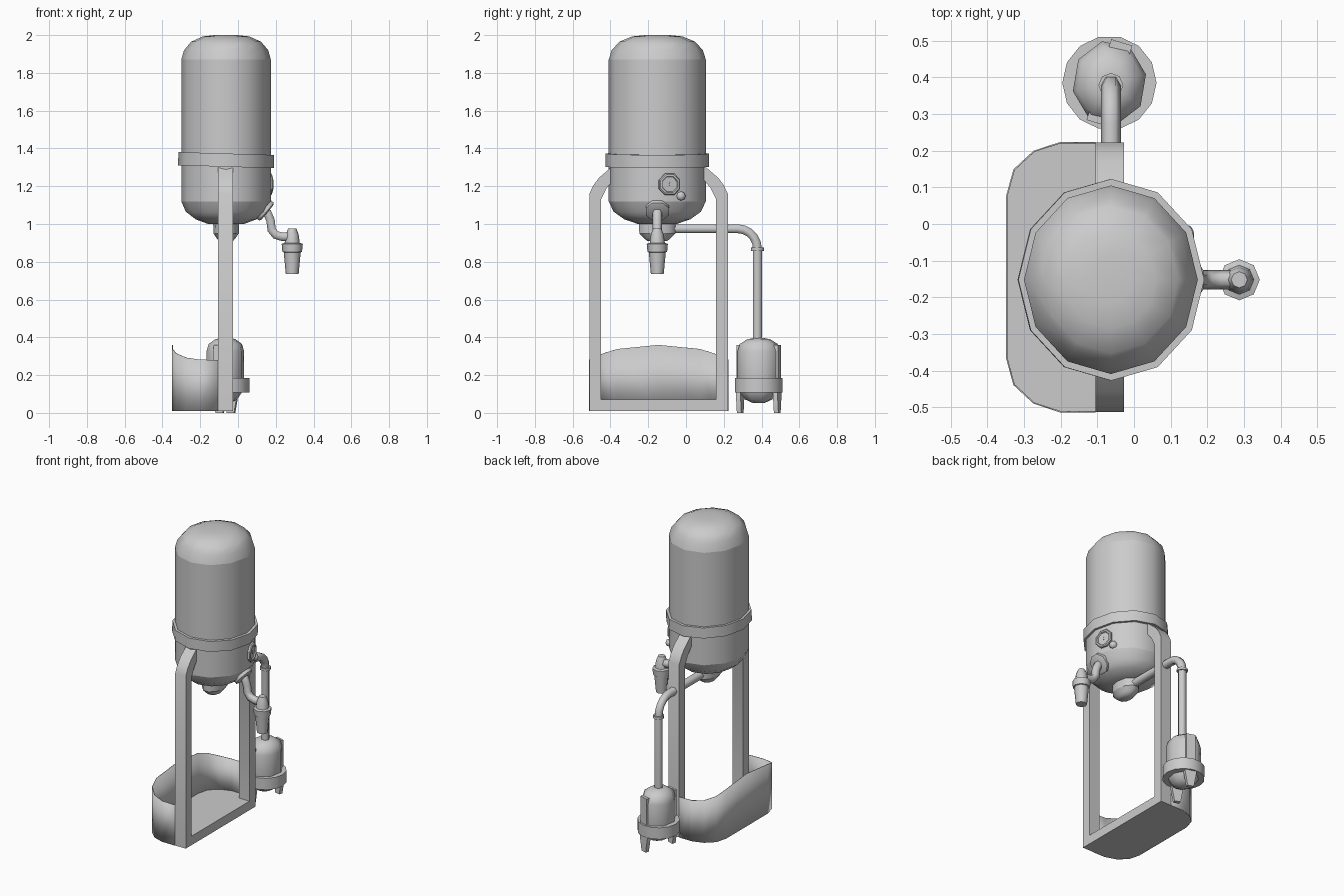
import bpy
import bmesh
from math import pi, cos, sin, radians
from mathutils import Vector

cube = bpy.data.objects.get("Cube")
if cube:
    bpy.data.objects.remove(cube, do_unlink=True)

grey = bpy.data.materials.new("plain grey")
grey.use_nodes = True
grey.diffuse_color = (0.6, 0.6, 0.6, 1)
grey.node_tree.nodes["Principled BSDF"].inputs["Base Color"].default_value = (0.6, 0.6, 0.6, 1)


def finish(name, bm, angle=40):
    """Turn a bmesh into a shaded object."""
    bmesh.ops.recalc_face_normals(bm, faces=bm.faces)
    mesh = bpy.data.meshes.new(name)
    bm.to_mesh(mesh)
    bm.free()
    mesh.materials.append(grey)
    ob = bpy.data.objects.new(name, mesh)
    bpy.context.collection.objects.link(ob)
    bpy.ops.object.select_all(action="DESELECT")
    ob.select_set(True)
    bpy.context.view_layer.objects.active = ob
    bpy.ops.object.shade_smooth_by_angle(angle=radians(angle))
    return ob


def lathe(name, profile, sides, loc, scale=(1, 1, 1), axis=None, angle=40, turn=0):
    """Revolve (radius, height) points, capping both ends."""
    bm = bmesh.new()
    rings = []
    for r, h in profile:
        rings.append([bm.verts.new((r * cos(a), r * sin(a), h))
                      for a in (turn + 2 * pi * i / sides for i in range(sides))])
    for low, high in zip(rings, rings[1:]):
        for i in range(sides):
            j = (i + 1) % sides
            bm.faces.new((low[i], low[j], high[j], high[i]))
    bm.faces.new(rings[0])
    bm.faces.new(rings[-1])
    ob = finish(name, bm, angle)
    ob.location = loc
    ob.scale = scale
    if axis:
        ob.rotation_euler = Vector(axis).to_track_quat("Z", "Y").to_euler()
    return ob


def prism(name, outline, offset, angle=30):
    """Extrude a flat outline along an offset vector."""
    bm = bmesh.new()
    face = bm.faces.new([bm.verts.new(p) for p in outline])
    new = bmesh.ops.extrude_face_region(bm, geom=[face])["geom"]
    bmesh.ops.translate(bm, vec=offset, verts=[v for v in new if isinstance(v, bmesh.types.BMVert)])
    return finish(name, bm, angle)


def pipe(name, points, radius):
    curve = bpy.data.curves.new(name, "CURVE")
    curve.dimensions = "3D"
    curve.bevel_depth = radius
    curve.bevel_resolution = 1
    curve.use_fill_caps = True
    curve.materials.append(grey)
    spline = curve.splines.new("POLY")
    spline.points.add(len(points) - 1)
    for p, co in zip(spline.points, points):
        p.co = (*co, 1)
    ob = bpy.data.objects.new(name, curve)
    bpy.context.collection.objects.link(ob)


CX, CY = -0.063, -0.152
oval = (0.237, 0.257, 1)

# Tank with domed ends, its band and the drain boss underneath
lathe("tank", [(0.4, 1.0), (0.68, 1.025), (0.9, 1.065), (1, 1.12), (1, 1.87), (0.94, 1.92),
               (0.78, 1.965), (0.52, 1.993), (0.25, 2.0)], 12, (CX, CY, 0), oval)
band = lathe("tank_band", [(1.07, -0.035), (1.07, 0.035)], 12, (CX, CY, 1.338), oval)
band.rotation_euler.y = 0.03
lathe("drain_boss", [(0.55, 0.91), (0.75, 0.925), (1, 0.95), (1.03, 1.03)], 10, (CX, CY, 0),
      (0.067, 0.1, 1))

# Stand: one U-shaped frame with bent-in tops
FY = -0.145
half = [(0.367, 0.01), (0.367, 1.16), (0.345, 1.205), (0.315, 1.245), (0.245, 1.305),
        (0.225, 1.25), (0.275, 1.19), (0.305, 1.13), (0.305, 0.07)]
outline = [(-0.105, FY + y, z) for y, z in half]
outline += [(-0.105, FY - y, z) for y, z in reversed(half)]
prism("stand_frame", outline, (0.078, 0, 0))

# Rear tray: floor slab and a curved wall that rises to the back
corner = [(-0.105, 0.367, 0.28), (-0.2, 0.367, 0.282), (-0.273, 0.343, 0.292),
          (-0.327, 0.293, 0.315), (-0.347, 0.22, 0.338)]
rim = [(x, FY + y, z) for x, y, z in corner] + [(-0.347, FY, 0.36)]
rim += [(x, FY - y, z) for x, y, z in reversed(corner)]
prism("tray_floor", [(x, y, 0.01) for x, y, z in rim], (0, 0, 0.06))
bm = bmesh.new()
low = [bm.verts.new((x, y, 0.01)) for x, y, z in rim]
high = [bm.verts.new(p) for p in rim]
for i in range(len(rim) - 1):
    bm.faces.new((low[i], low[i + 1], high[i + 1], high[i]))
wall = finish("tray_wall", bm, 45)
thin = wall.modifiers.new("thickness", "SOLIDIFY")
thin.thickness = 0.004
thin.offset = 0

# Transfer pipe from the boss to the small vessel, with its collar
PY = 0.378
bend = [(CX, PY - 0.105 + 0.105 * sin(a), 0.87 + 0.105 * cos(a))
        for a in (pi / 2 * i / 5 for i in range(6))]
pipe("transfer_pipe", [(CX, CY + 0.05, 0.975)] + bend + [(CX, PY, 0.37)], 0.027)
lathe("pipe_collar", [(0.034, 0.858), (0.034, 0.875)], 8, (CX, PY, 0), angle=50)

# Small vessel, its band and two flat legs running up the sides
VX, VY = -0.067, 0.385
lathe("vessel", [(0.03, 0.052), (0.07, 0.07), (0.1, 0.11), (0.113, 0.16), (0.113, 0.325),
                 (0.1, 0.365), (0.06, 0.39), (0.03, 0.396)], 8, (VX, VY, 0),
      (0.9, 1.02, 1), angle=50, turn=0.2)
lathe("vessel_band", [(0.1285, 0.108), (0.1285, 0.185)], 14, (VX, VY, 0))
for name, a in (("back_leg", radians(73)), ("front_leg", radians(253))):
    out = Vector((cos(a), sin(a), 0))
    side = Vector((-sin(a), cos(a), 0))
    shape = [(-0.02, 0), (-0.038, 0.1), (-0.03, 0.13), (-0.03, 0.36),
             (0.03, 0.36), (0.03, 0.13), (0.038, 0.1), (0.02, 0)]
    start = Vector((VX, VY, 0)) + out * 0.09
    prism(name, [start + side * s + Vector((0, 0, z)) for s, z in shape], out * 0.025)

# Spout: tilted flange, bent pipe and nozzle
lathe("spout_flange", [(0.066, -0.012), (0.066, 0.008), (0.05, 0.014)], 8, (0.145, CY, 1.07),
      axis=(0.77, 0, -0.63), angle=50, turn=pi / 8)
pipe("spout_pipe", [(0.12, CY, 1.09), (0.155, CY, 1.06), (0.172, CY, 1.02), (0.178, CY, 0.97),
                    (0.2, CY, 0.942), (0.235, CY, 0.932), (0.285, CY, 0.932)], 0.026)
lathe("nozzle", [(0.034, 0.735), (0.045, 0.85), (0.052, 0.852), (0.056, 0.895), (0.04, 0.9),
                 (0.034, 0.945), (0.022, 0.975)], 8, (0.287, CY, 0), angle=50)

# Pressure gauge with raised rim and needle, and a round button
face_dir = Vector((cos(radians(15)), sin(radians(15)), 0))
centre = Vector((0.161, -0.088, 1.21))
lathe("gauge", [(0.062, -0.02), (0.062, 0.008), (0.056, 0.014), (0.046, 0.014), (0.042, 0.006)],
      8, centre, axis=face_dir, turn=pi / 8)
lathe("gauge_needle", [(0.004, 0), (0.004, 0.009)], 4, centre, (1, 3, 1), axis=face_dir)
lathe("button", [(0.024, -0.02), (0.024, 0.004), (0.017, 0.014), (0.006, 0.018)], 8,
      (0.145, -0.026, 1.148), axis=face_dir, angle=60)
